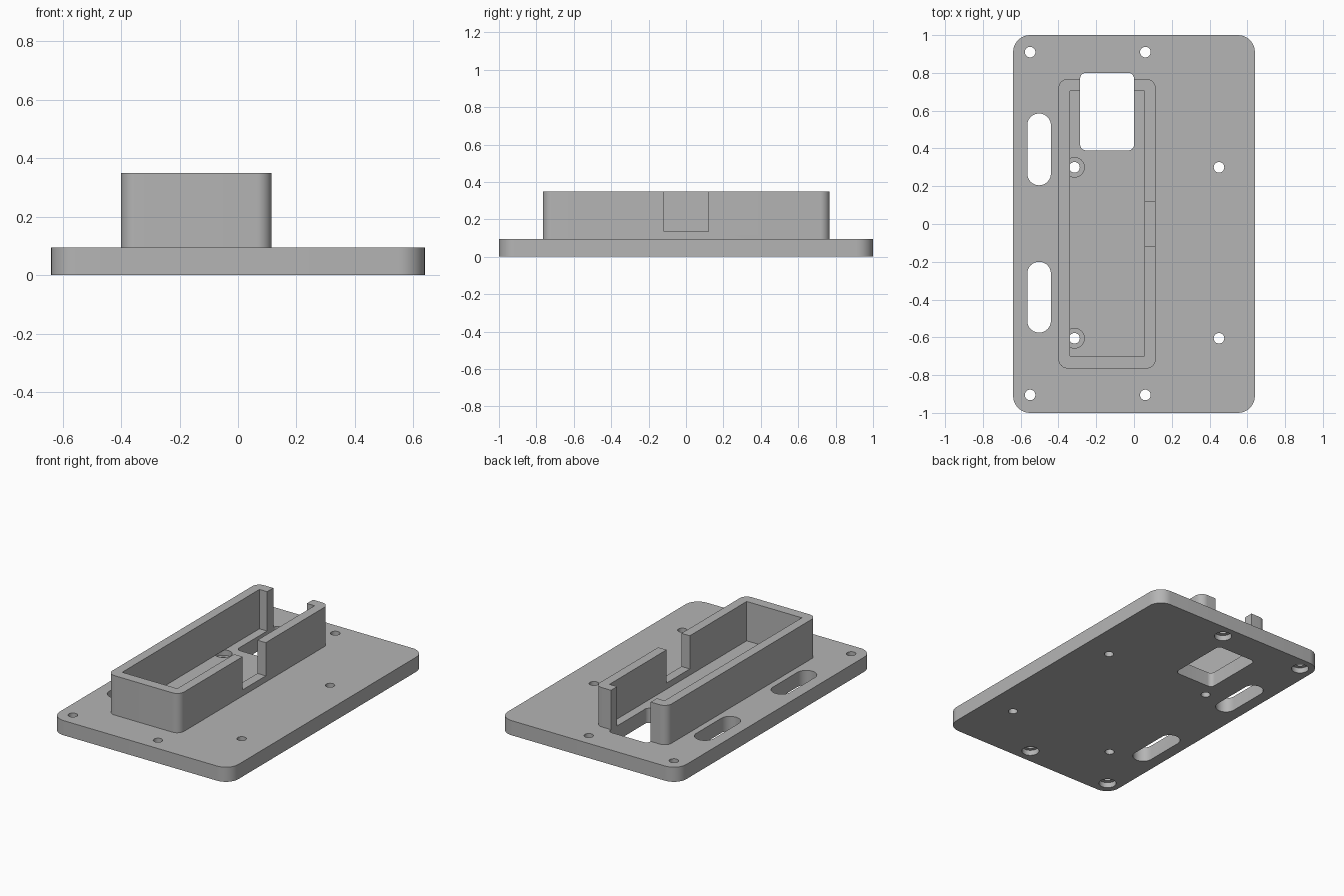
import bpy, bmesh
from math import sin, cos, pi, radians

if "Cube" in bpy.data.objects:
    bpy.data.objects.remove(bpy.data.objects["Cube"], do_unlink=True)

# Single grey plastic
grey = bpy.data.materials.new("grey_plastic")
grey.use_nodes = True
colour = (0.46, 0.46, 0.46, 1)
grey.diffuse_color = colour
grey.node_tree.nodes["Principled BSDF"].inputs["Base Color"].default_value = colour


def prism(name, x, y, z, r=0.0, steps=10):
    """Upright block with rounded vertical corners; x, y, z are (low, high)."""
    bm = bmesh.new()
    verts = []
    corners = [(x[1] - r, y[1] - r), (x[0] + r, y[1] - r),
               (x[0] + r, y[0] + r), (x[1] - r, y[0] + r)]
    for k, (cx, cy) in enumerate(corners):
        for i in range(steps + 1 if r else 1):
            a = (k + i / steps) * pi / 2
            verts.append(bm.verts.new((cx + r * cos(a), cy + r * sin(a), z[0])))
    bmesh.ops.remove_doubles(bm, verts=verts, dist=1e-5)
    face = bm.faces.new([v for v in verts if v.is_valid])
    top = bmesh.ops.extrude_face_region(bm, geom=[face])["geom"]
    bmesh.ops.translate(bm, vec=(0, 0, z[1] - z[0]),
                        verts=[g for g in top if isinstance(g, bmesh.types.BMVert)])
    bmesh.ops.recalc_face_normals(bm, faces=bm.faces)
    mesh = bpy.data.meshes.new(name)
    bm.to_mesh(mesh)
    bm.free()
    mesh.materials.append(grey)
    ob = bpy.data.objects.new(name, mesh)
    bpy.context.collection.objects.link(ob)
    return ob


def cylinder(name, cx, cy, r, z):
    return prism(name, (cx - r, cx + r), (cy - r, cy + r), z, r, 8)


def cut(ob, cutter):
    """Subtract the cutter from the object, then discard it."""
    mod = ob.modifiers.new("cut", "BOOLEAN")
    mod.operation, mod.solver, mod.object = "DIFFERENCE", "EXACT", cutter
    bpy.context.view_layer.objects.active = ob
    bpy.ops.object.modifier_apply(modifier=mod.name)
    bpy.data.objects.remove(cutter, do_unlink=True)


THICK, TOP = 0.095, 0.35
THROUGH = (-0.1, 0.5)
HOLE, BORE = 0.028, 0.052


def port():
    return prism("port_cutter", (-0.285, 0.0), (0.39, 0.80), THROUGH, 0.03)


# Base plate with rounded corners
plate = prism("base_plate", (-0.64, 0.64), (-1, 1), (0, THICK), 0.09)
cut(plate, port())

# Long slots along the left edge
for y in ((0.205, 0.585), (-0.575, -0.20)):
    cut(plate, prism("slot_cutter", (-0.565, -0.44), y, THROUGH, 0.0625))

# Corner screw holes, counterbored underneath
for x in (-0.55, 0.06):
    for y in (-0.905, 0.91):
        cut(plate, cylinder("hole_cutter", x, y, HOLE, THROUGH))
        cut(plate, cylinder("bore_cutter", x, y, BORE, (-0.1, 0.035)))

# Middle screw holes; those inside the tray are counterbored on top
for y in (-0.605, 0.30):
    for x in (-0.315, 0.45):
        cut(plate, cylinder("hole_cutter", x, y, HOLE, THROUGH))
    cut(plate, cylinder("bore_cutter", -0.315, y, BORE, (0.06, 0.5)))

# Tray wall, open at the back and notched on one side
wall = prism("tray_wall", (-0.40, 0.115), (-0.765, 0.768), (THICK, TOP), 0.05)
cut(wall, prism("cavity_cutter", (-0.34, 0.055), (-0.70, 0.705), THROUGH))
cut(wall, port())
cut(wall, prism("notch_cutter", (0.02, 0.2), (-0.118, 0.12), (0.135, 0.5)))

# Smooth the rounded corners, keep edges sharp
bpy.ops.object.select_all(action="DESELECT")
for ob in (plate, wall):
    ob.select_set(True)
bpy.context.view_layer.objects.active = plate
bpy.ops.object.shade_smooth_by_angle(angle=radians(30))
